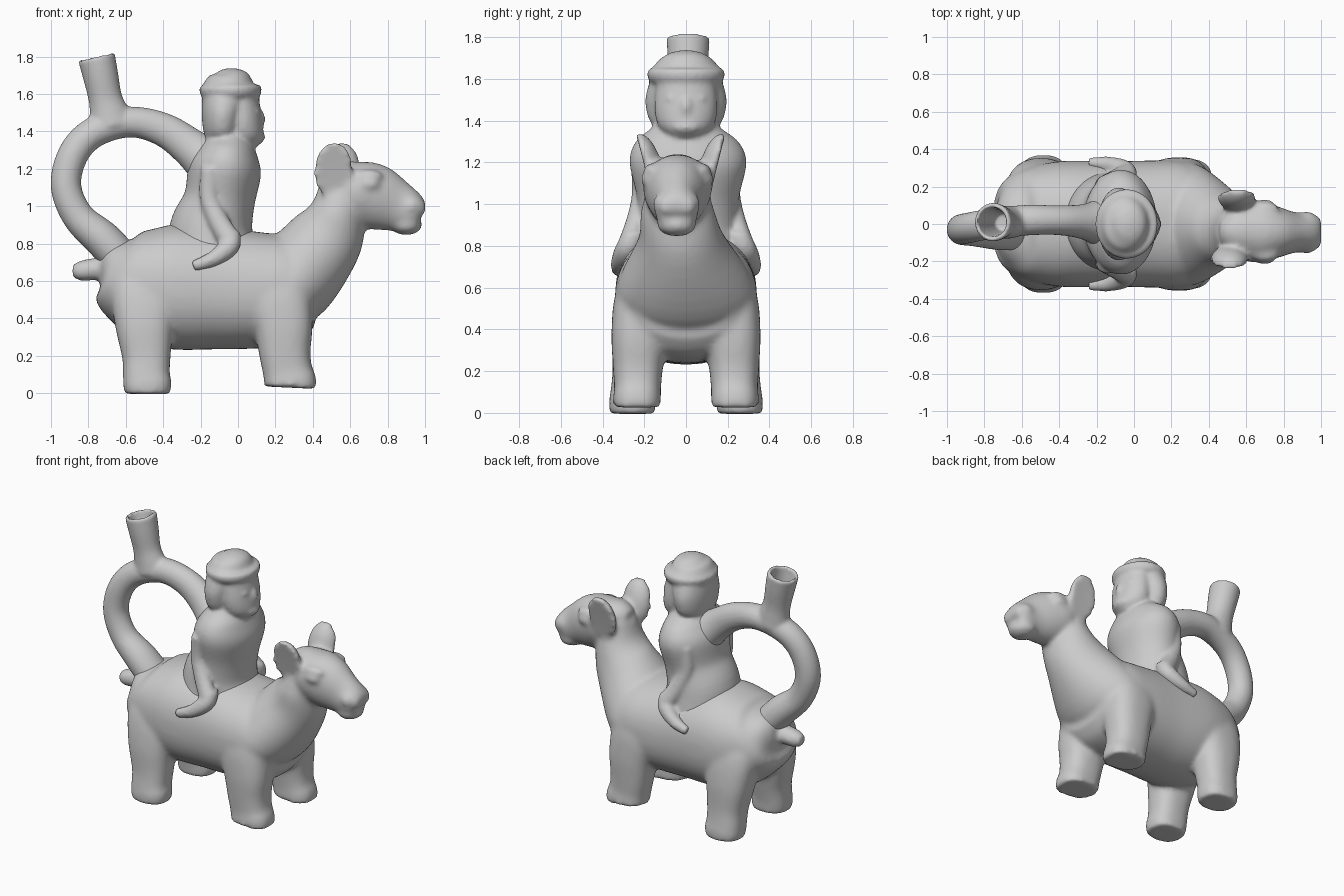
import bpy, bmesh, math
from mathutils import Vector, Matrix


def spline(rows, steps=5):
    """Catmull-Rom through rows of (x, y, z, half width in y, half depth)."""
    out = []
    for i in range(len(rows) - 1):
        p = [rows[max(0, min(len(rows) - 1, i + k))] for k in (-1, 0, 1, 2)]
        for s in range(steps):
            t = s / steps
            out.append([0.5 * (2 * b + (c - a) * t + (2 * a - 5 * b + 4 * c - d) * t * t
                               + (3 * b - a - 3 * c + d) * t ** 3) for a, b, c, d in zip(*p)])
    out.append(list(rows[-1]))
    return out


def limb(bm, rows, n=56, power=1.0):
    """Loft oval sections along a path; power below 1 makes them boxier."""
    pts = spline(rows)
    side, rings = Vector((0, 1, 0)), []
    for i, r in enumerate(pts):
        tan = Vector(pts[min(i + 1, len(pts) - 1)][:3]) - Vector(pts[max(i - 1, 0)][:3])
        up = tan.cross(side).normalized()
        ring = []
        for k in range(n):
            c, s = math.cos(2 * math.pi * k / n), math.sin(2 * math.pi * k / n)
            c, s = (math.copysign(abs(v) ** power, v) for v in (c, s))
            ring.append(bm.verts.new(Vector(r[:3]) + side * c * max(r[3], .005) + up * s * max(r[4], .005)))
        rings.append(ring)
    faces = [bm.faces.new((a[k], a[(k + 1) % n], b[(k + 1) % n], b[k]))
             for a, b in zip(rings, rings[1:]) for k in range(n)]
    faces += [bm.faces.new(rings[0]), bm.faces.new(rings[-1])]
    bmesh.ops.recalc_face_normals(bm, faces=faces)


def ball(bm, loc, size, rot=None, dish=0):
    """Ellipsoid; dish = -1 or 1 flattens that y side."""
    vs = bmesh.ops.create_icosphere(bm, subdivisions=4, radius=1)['verts']
    for v in vs:
        if v.co.y * dish > 0:
            v.co.y *= -0.05
        v.co = Vector([a * b for a, b in zip(v.co, size)])
        if rot:
            v.co.rotate(rot)
        v.co += Vector(loc)


def make(bm, name):
    me = bpy.data.meshes.new(name)
    bm.to_mesh(me)
    bm.free()
    me.polygons.foreach_set('use_smooth', [True] * len(me.polygons))
    ob = bpy.data.objects.new(name, me)
    bpy.context.collection.objects.link(ob)
    return ob


def fuse(ob, size):
    m = ob.modifiers.new('fuse', 'REMESH')
    m.mode, m.voxel_size, m.use_smooth_shade = 'VOXEL', size, True


def soften(ob, n):
    m = ob.modifiers.new('soften', 'SMOOTH')
    m.factor, m.iterations = 0.5, n


# ---- animal ----
bm = bmesh.new()
# torso
limb(bm, [(-.735, 0, .685, .1, .06), (-.69, 0, .675, .2, .15), (-.6, 0, .63, .285, .25),
          (-.4, 0, .575, .335, .33), (-.1, 0, .56, .335, .325), (.12, 0, .55, .34, .31),
          (.26, 0, .55, .335, .295), (.35, 0, .55, .3, .26), (.41, 0, .55, .25, .19)], power=.88)
# neck
limb(bm, [(.14, 0, .4, .27, .14), (.28, 0, .58, .335, .23), (.465, -.02, .82, .21, .205),
          (.535, -.04, .97, .175, .15), (.56, -.04, 1.12, .13, .12)])
# head
limb(bm, [(.46, -.04, 1.13, .06, .06), (.53, -.04, 1.13, .12, .115), (.63, -.04, 1.085, .165, .165),
          (.74, -.043, 1.045, .145, .175), (.85, -.045, 1.0, .11, .14),
          (.94, -.045, .965, .1, .105), (.975, -.045, .955, .075, .08)])
# nose and lower lip
ball(bm, (.925, -.045, 1.0), (.08, .115, .075))
ball(bm, (.90, -.045, .9), (.085, .095, .055))
for s in (-1, 1):
    # nostril lobes, eyes and brows
    ball(bm, (.975, -.045 + s * .045, .99), (.03, .045, .045))
    ball(bm, (.70, -.042 + s * .14, 1.12), (.06, .035, .038))
    ball(bm, (.70, -.042 + s * .125, 1.165), (.075, .035, .03))
    # ear
    rot = Matrix.Rotation(-s * math.radians(14), 3, 'X') @ Matrix.Rotation(math.radians(4), 3, 'Y')
    ball(bm, (.53 + s * .02, -.025 + s * .18, 1.19), (.105, .085, .158), rot, dish=s)
    # front leg
    limb(bm, [(.17, s * .17, .72, .1, .13), (.2, s * .2, .56, .14, .18), (.24, s * .222, .38, .135, .16),
              (.25, s * .23, .22, .12, .138), (.265, s * .232, .12, .112, .132),
              (.278, s * .235, .065, .115, .14), (.278, s * .235, .03, .115, .14)], power=.8)
    # back leg
    limb(bm, [(-.46, s * .15, .72, .1, .15), (-.49, s * .18, .56, .14, .19), (-.5, s * .215, .38, .135, .16),
              (-.49, s * .235, .2, .117, .13), (-.49, s * .25, .1, .112, .125),
              (-.485, s * .257, .05, .112, .13), (-.485, s * .257, -.004, .108, .12)], power=.8)
    # toe
    ball(bm, (-.41, s * .255, .055), (.052, .09, .055))
# tail
limb(bm, [(-.66, -.02, .68, .07, .07), (-.76, -.02, .665, .065, .06),
          (-.84, -.02, .655, .06, .055), (-.885, -.02, .655, .035, .035)])
animal = make(bm, 'animal')
fuse(animal, .014)
soften(animal, 14)

# ---- rider ----
bm = bmesh.new()
# cloaked torso
limb(bm, [(-.14, .01, .74, .27, .24), (-.14, .01, .88, .25, .225), (-.1, .01, 1.03, .245, .19),
          (-.07, .01, 1.2, .28, .195), (-.055, .005, 1.3, .245, .155), (-.05, 0, 1.37, .16, .115),
          (-.05, 0, 1.45, .1, .1)])
for s in (-1, 1):
    # arm running into the bent leg
    limb(bm, [(-.14, s * .215, 1.2, .05, .06), (-.155, s * .215, 1.05, .045, .05),
              (-.11, s * .235, .93, .05, .055), (-.05, s * .265, .83, .055, .06)])
    limb(bm, [(-.03, s * .25, .87, .05, .04), (-.045, s * .28, .79, .06, .055),
              (-.13, s * .315, .72, .045, .042), (-.24, s * .328, .68, .028, .028)])
    # eyes
    ball(bm, (.1, s * .06, 1.505), (.02, .035, .016))
# hair
limb(bm, [(-.085, 0, 1.345, .12, .08), (-.085, 0, 1.4, .175, .1), (-.08, 0, 1.5, .195, .115),
          (-.06, 0, 1.6, .17, .13)])
# face, nose and chin
limb(bm, [(.03, 0, 1.325, .08, .08), (.03, 0, 1.37, .13, .105), (.02, 0, 1.45, .15, .11),
          (.01, 0, 1.55, .145, .105), (0, 0, 1.62, .14, .1)])
ball(bm, (.115, 0, 1.465), (.03, .032, .055))
ball(bm, (.105, 0, 1.37), (.04, .07, .035))
# cap with rolled brim
limb(bm, [(-.04, 0, 1.57, .15, .135), (-.04, 0, 1.595, .178, .16), (-.04, 0, 1.635, .185, .165),
          (-.04, 0, 1.66, .155, .135), (-.035, 0, 1.695, .125, .105), (-.035, 0, 1.725, .075, .065),
          (-.035, 0, 1.738, .02, .02)])
rider = make(bm, 'rider')
fuse(rider, .012)
soften(rider, 6)

# ---- looped handle with spout ----
bm = bmesh.new()
limb(bm, [(-.6, -.02, .69, .12, .1), (-.72, -.03, .82, .11, .1), (-.855, -.035, .945, .085, .085),
          (-.92, -.03, 1.11, .082, .082), (-.88, -.02, 1.28, .082, .082), (-.77, 0, 1.395, .082, .082),
          (-.58, .02, 1.45, .082, .082), (-.4, .02, 1.41, .08, .09), (-.25, .01, 1.31, .1, .105),
          (-.12, .0, 1.2, .17, .14)])
limb(bm, [(-.675, .01, 1.43, .09, .12), (-.69, .01, 1.5, .085, .105), (-.71, .01, 1.58, .083, .09),
          (-.735, .01, 1.7, .097, .095), (-.757, .01, 1.8, .104, .1)])
handle = make(bm, 'spout_handle')

# hidden cutter for the open mouth
bm = bmesh.new()
limb(bm, [(-.695, .01, 1.5, .05, .05), (-.735, .01, 1.69, .068, .065), (-.757, .01, 1.79, .08, .076),
          (-.775, .01, 1.87, .085, .08)])
cutter = make(bm, 'mouth_cutter')
cutter.hide_render = True
cutter.hide_set(True)

fuse(handle, .012)
cut = handle.modifiers.new('mouth', 'BOOLEAN')
cut.operation, cut.object, cut.solver = 'DIFFERENCE', cutter, 'EXACT'
fuse(handle, .011)
soften(handle, 4)
